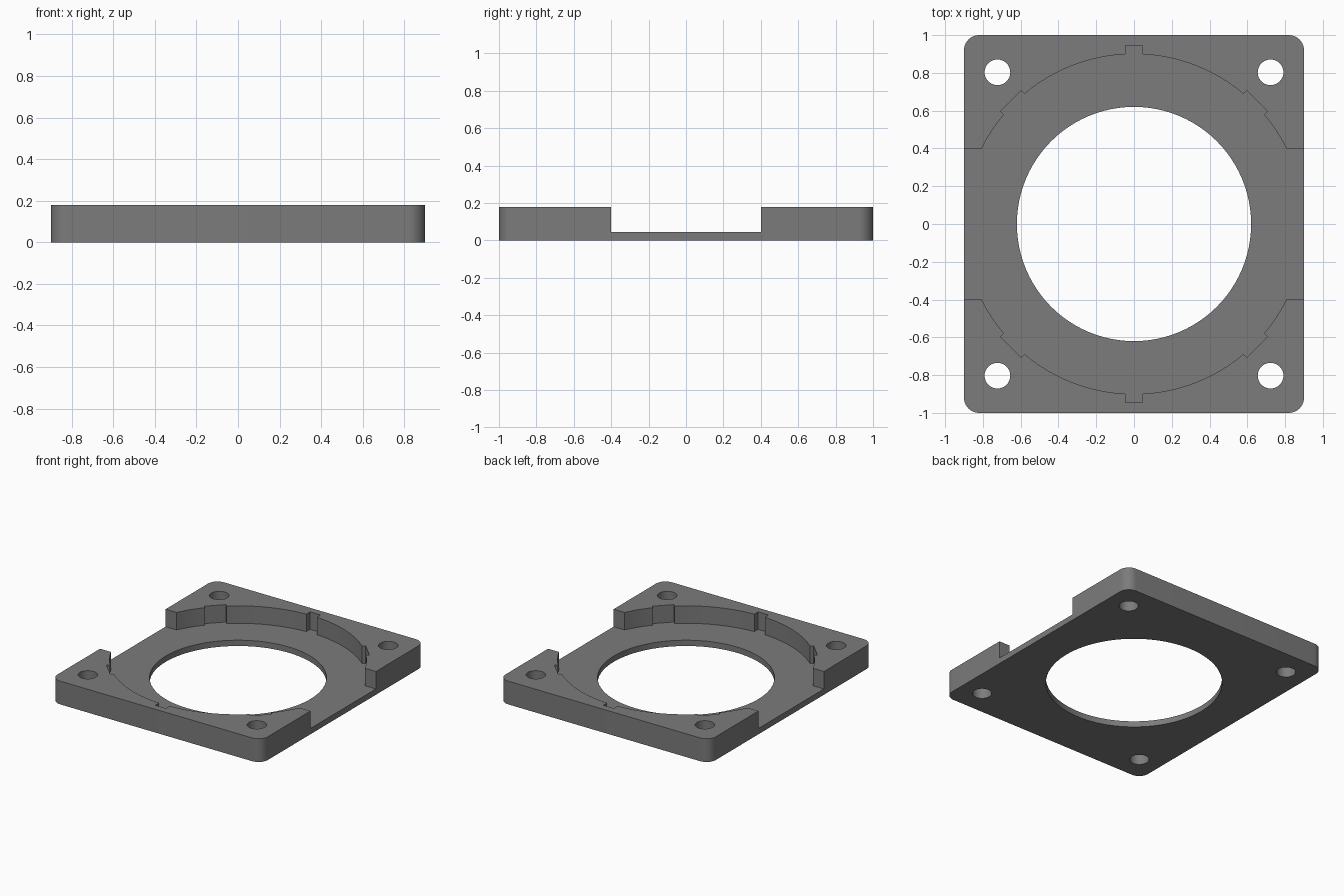
import bpy, bmesh
from math import sin, cos, asin, acos, pi, radians

if "Cube" in bpy.data.objects:
    bpy.data.objects.remove(bpy.data.objects["Cube"])

grey = bpy.data.materials.new("dark_grey")
grey.diffuse_color = (0.2, 0.2, 0.2, 1)
grey.use_nodes = True
grey.node_tree.nodes["Principled BSDF"].inputs["Base Color"].default_value = grey.diffuse_color


def prism(name, pts, z0, z1):
    """Extrude a closed outline from z0 to z1."""
    bm = bmesh.new()
    face = bm.faces.new([bm.verts.new((x, y, z0)) for x, y in pts])
    top = bmesh.ops.extrude_face_region(bm, geom=[face])["geom"]
    bmesh.ops.translate(bm, vec=(0, 0, z1 - z0),
                        verts=[v for v in top if isinstance(v, bmesh.types.BMVert)])
    bmesh.ops.recalc_face_normals(bm, faces=bm.faces)
    me = bpy.data.meshes.new(name)
    bm.to_mesh(me)
    bm.free()
    me.materials.append(grey)
    ob = bpy.data.objects.new(name, me)
    bpy.context.collection.objects.link(ob)
    return ob


def arc(cx, cy, r, a0, a1, n):
    return [(cx + r * cos(a0 + (a1 - a0) * i / n),
             cy + r * sin(a0 + (a1 - a0) * i / n)) for i in range(n + 1)]


def four_way(quarter):
    """Mirror a first-quadrant outline into a closed loop."""
    half = quarter + [(-x, y) for x, y in reversed(quarter)]
    return half + [(-x, -y) for x, y in half]


# Rounded rectangular mounting plate
R = 0.08
plate = prism("mounting_plate", four_way(arc(0.9 - R, 1 - R, R, 0, pi / 2, 10)), 0, 0.18)

# Round recess with open sides, flat diagonal notches and end key slots
RING, FLAT, HALF, KEY = 0.9, 0.922, 0.077, 0.045
da, k = asin(HALF / RING), cos(radians(45))
quarter = [(1.0, 0.4)]
quarter += arc(0, 0, RING, asin(0.4 / RING), pi / 4 - da, 10)
quarter += [((FLAT + HALF) * k, (FLAT - HALF) * k), ((FLAT - HALF) * k, (FLAT + HALF) * k)]
quarter += arc(0, 0, RING, pi / 4 + da, acos(KEY / RING), 18)
quarter += [(KEY, 0.945)]
cutters = [prism("recess_cutter", four_way(quarter), 0.045, 0.4)]

# Central bore and four screw holes
cutters.append(prism("bore_cutter", arc(0, 0, 0.62, 0, 2 * pi, 96)[:-1], -0.2, 0.5))
for sx in (-1, 1):
    for sy in (-1, 1):
        cutters.append(prism("screw_hole_cutter",
                             arc(sx * 0.723, sy * 0.803, 0.068, 0, 2 * pi, 40)[:-1], -0.2, 0.5))

for c in cutters:
    mod = plate.modifiers.new(c.name, "BOOLEAN")
    mod.operation, mod.solver, mod.object = "DIFFERENCE", "EXACT", c

# Bake the cuts and remove the cutters
bpy.context.view_layer.update()
cut = bpy.data.meshes.new_from_object(plate.evaluated_get(bpy.context.evaluated_depsgraph_get()))
plate.modifiers.clear()
plate.data = cut
for c in cutters:
    bpy.data.objects.remove(c)

# Smooth round walls, keep edges sharp
bpy.ops.object.select_all(action="DESELECT")
plate.select_set(True)
bpy.context.view_layer.objects.active = plate
bpy.ops.object.shade_smooth_by_angle(angle=radians(25))
